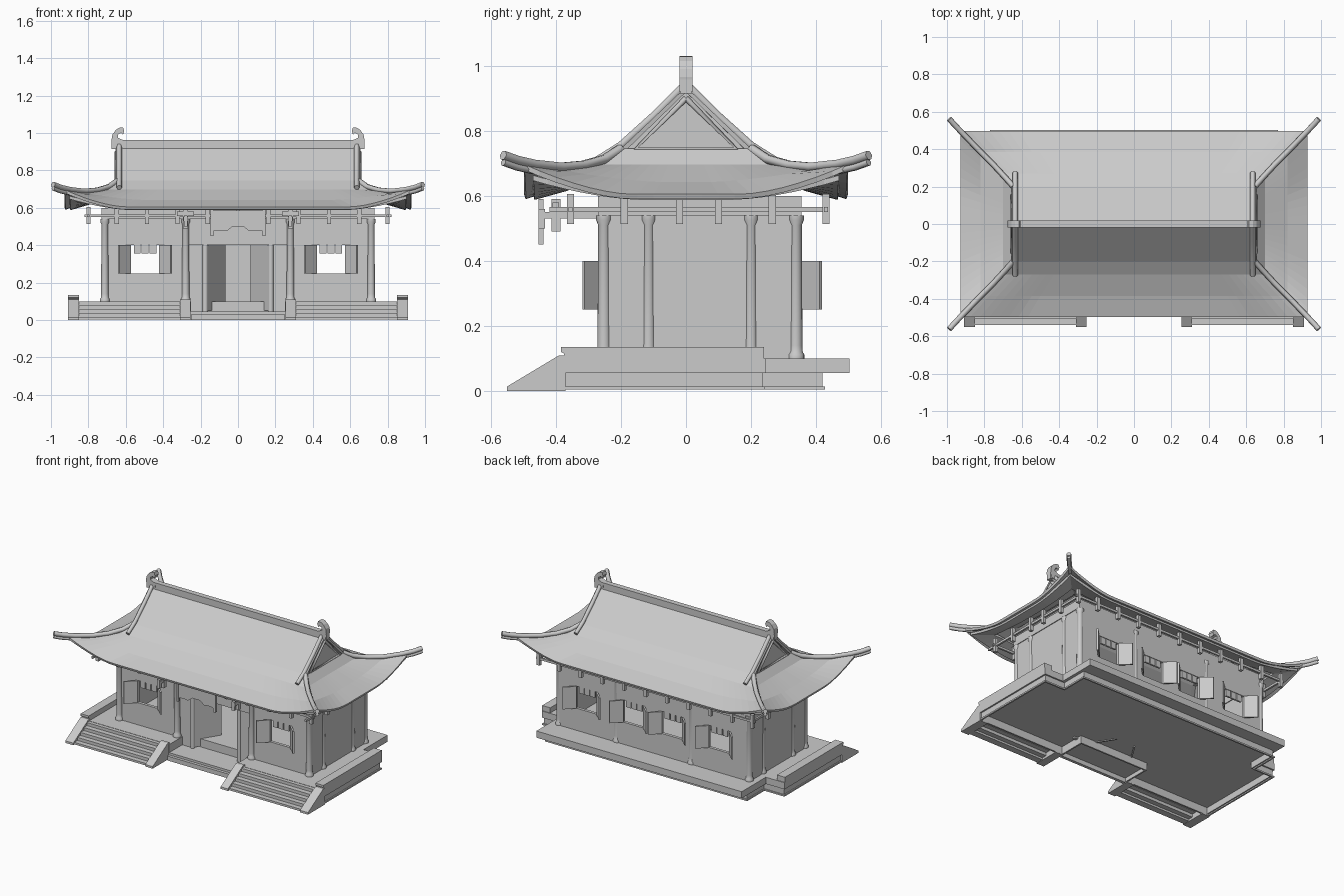
import bpy, bmesh, math

if "Cube" in bpy.data.objects:
    bpy.data.objects.remove(bpy.data.objects["Cube"], do_unlink=True)
stone = bpy.data.materials.new("weathered_grey")
stone.use_nodes = True
stone.diffuse_color = (0.6, 0.6, 0.6, 1)
stone.node_tree.nodes["Principled BSDF"].inputs["Base Color"].default_value = stone.diffuse_color

def place(name, data):
    data.materials.append(stone)
    ob = bpy.data.objects.new(name, data)
    bpy.context.collection.objects.link(ob)
    bpy.ops.object.select_all(action="DESELECT")
    ob.select_set(True)
    bpy.context.view_layer.objects.active = ob
    return ob

def make(name, verts, faces):
    mesh = bpy.data.meshes.new(name)
    mesh.from_pydata(verts, [], faces)
    return place(name, mesh)

def prism(name, pts, axis, a, b, caps=True):
    """Extrude a 2D outline along an axis from a to b."""
    at = {"x": lambda p, d: (d, *p), "y": lambda p, d: (p[0], d, p[1]), "z": lambda p, d: (*p, d)}[axis]
    n = len(pts)
    faces = [(i, (i + 1) % n, n + (i + 1) % n, n + i) for i in range(n)]
    if caps:
        faces += [tuple(range(n)), tuple(range(n, 2 * n))]
    ob = make(name, [at(p, d) for d in (a, b) for p in pts], faces)
    bm = bmesh.new()
    bm.from_mesh(ob.data)
    bmesh.ops.recalc_face_normals(bm, faces=bm.faces)
    bm.to_mesh(ob.data)
    bm.free()
    return ob

def box(name, x0, x1, y0, y1, z0, z1):
    return prism(name, [(x0, y0), (x1, y0), (x1, y1), (x0, y1)], "z", z0, z1)

def post(name, x, y, r, z0, z1):
    return box(name, x - r, x + r, y - r, y + r, z0, z1)

def lathe(name, x, y, profile, n=16):
    verts = [(x + r * math.cos(i * math.tau / n), y + r * math.sin(i * math.tau / n), z)
             for r, z in profile for i in range(n)]
    last = (len(profile) - 1) * n
    faces = [(k + i, k + (i + 1) % n, k + n + (i + 1) % n, k + n + i)
             for k in range(0, last, n) for i in range(n)]
    make(name, verts, faces + [tuple(reversed(range(n))), tuple(range(last, last + n))])
    bpy.ops.object.shade_smooth_by_angle(angle=math.radians(40))

def bar(name, path, radius):
    """Rounded bar swept along a path."""
    data = bpy.data.curves.new(name, "CURVE")
    data.dimensions = "3D"
    data.bevel_depth, data.bevel_resolution, data.use_fill_caps = radius, 1, True
    line = data.splines.new("POLY")
    line.points.add(len(path) - 1)
    for point, co in zip(line.points, path):
        point.co = (*co, 1)
    place(name, data)
    bpy.ops.object.convert(target="MESH")

def leaf(name, hinge, tip, z0, z1):
    """Thin swung panel between two plan points."""
    (ax, ay), (bx, by) = hinge, tip
    k = 0.005 / math.hypot(bx - ax, by - ay)
    nx, ny = (ay - by) * k, (bx - ax) * k
    prism(name, [(ax - nx, ay - ny), (bx - nx, by - ny), (bx + nx, by + ny), (ax + nx, ay + ny)],
          "z", z0, z1)

def mirrored(half):
    return half + [(-x, y) for x, y in reversed(half)]

# Platform: wide front part, narrower back part, notch for the entrance
def plan(wide, side, narrow, back):
    return mirrored([(0.25, -0.20), (0.25, -0.38), (wide, -0.38), (wide, side), (narrow, side), (narrow, back)])

prism("platform_floor", plan(0.91, 0.245, 0.77, 0.503), "z", 0.055, 0.10)
for name, grow, z0, z1 in (("platform_skirt", 0, 0.012, 0.056), ("platform_foot", 0.008, 0.004, 0.014)):
    skirt = prism(name, plan(0.90 + grow, 0.235 + grow, 0.75 + grow, 0.42 + grow), "z", z0, z1, caps=False)
    skirt.modifiers.new("thickness", "SOLIDIFY").thickness = 0.015
box("entrance_floor", -0.25, 0.25, -0.38, -0.20, 0.03, 0.045)
box("entrance_step", -0.25, 0.25, -0.40, -0.38, 0.0, 0.03)

# Stairs, ramps and side parapets
for s in (-1, 1):
    for i in range(5):
        y, z = -0.54 + 0.034 * i, 0.016 + 0.0205 * i
        box("stair_step", s * 0.30, s * 0.86, y, y + 0.045, max(0.002, z - 0.021), z)
    for inner, outer in ((0.255, 0.31), (0.85, 0.91)):
        prism("stair_ramp", [(-0.55, 0), (-0.55, 0.014), (-0.39, 0.11), (-0.37, 0.11), (-0.37, 0)],
              "x", s * inner, s * outer)
    prism("side_parapet", [(-0.375, 0.10), (-0.375, 0.115), (-0.385, 0.12), (-0.385, 0.135),
                           (0.24, 0.135), (0.24, 0.10)], "x", s * 0.85, s * 0.91)

# Columns
column = [(0.026, 0.10), (0.026, 0.112), (0.021, 0.12), (0.020, 0.14),
          (0.018, 0.51), (0.024, 0.525), (0.024, 0.54)]
for s in (-1, 1):
    for y in (-0.252, -0.115, 0.20, 0.338):
        lathe("side_column", s * 0.712, y, column)
    for y in (-0.252, 0.338):
        lathe("bay_column", s * 0.28, y, column)
    lathe("door_post", s * 0.175, -0.235, [(0.015, 0.045), (0.015, 0.40)], 12)

# Walls with shuttered windows
WIN, SILL, HEAD = 0.078, 0.25, 0.40

def window_wall(name, x0, x1, y, out, centres):
    box(name + "_sill", x0, x1, y - 0.01, y + 0.01, 0.06, SILL)
    box(name + "_head", x0, x1, y - 0.01, y + 0.01, HEAD, 0.54)
    edges = [x0] + [c + d for c in centres for d in (-WIN, WIN)] + [x1]
    for a, b in zip(edges[::2], edges[1::2]):
        box(name + "_pier", a, b, y - 0.01, y + 0.01, SILL, HEAD)
    for c in centres:
        for s in (-1, 1):
            leaf("shutter", (c + s * WIN, y + out * 0.01),
                 (c + s * (WIN + 0.062), y + out * 0.07), SILL, HEAD)
        for d in (-0.042, 0, 0.042):
            box("window_valance", c + d - 0.018, c + d + 0.018, y - 0.006, y + 0.006, 0.355, HEAD)

for s in (-1, 1):
    lo, hi = sorted((s * 0.285, s * 0.715))
    window_wall("front_wall", lo, hi, -0.245, -1, [s * 0.497])
    window_wall("back_wall", lo, hi, 0.344, 1, [s * 0.497])
    box("side_wall", s * 0.705, s * 0.725, -0.255, 0.34, 0.06, 0.54)
    box("door_wall", s * 0.165, s * 0.285, -0.24, -0.22, 0.045, 0.40)
    leaf("door_leaf", (s * 0.165, -0.23), (s * 0.07, -0.08), 0.05, 0.40)
window_wall("back_middle_wall", -0.285, 0.285, 0.344, 1, [-0.145, 0.145])
box("door_lintel", -0.285, 0.285, -0.255, -0.235, 0.40, 0.54)

# Beams on the walls and the hanging rail under the eaves
for y in (-0.252, 0.338):
    box("long_beam", -0.73, 0.73, y - 0.015, y + 0.015, 0.54, 0.60)
for s in (-1, 1):
    box("cross_beam", s * 0.70, s * 0.73, -0.27, 0.355, 0.54, 0.60)
    box("side_rail", s * 0.794, s * 0.806, -0.42, 0.44, 0.55, 0.565)
    for y in (-0.355, -0.19, -0.02, 0.10, 0.265, 0.43):
        post("side_hanger", s * 0.80, y, 0.011, 0.513, 0.605)
for y in (-0.355, 0.43):
    box("long_rail", -0.82, 0.82, y - 0.006, y + 0.006, 0.55, 0.565)
    for i in range(-4, 5):
        post("eave_hanger", 0.162 * i, y, 0.011, 0.513, 0.605)

# Brackets and hanging board over the entrance
for s in (-1, 1):
    x = s * 0.28
    box("bracket_arm", x - 0.012, x + 0.012, -0.45, -0.25, 0.53, 0.55)
    box("bracket_cross", x - 0.045, x + 0.045, -0.41, -0.39, 0.555, 0.58)
    post("bracket_block", x, -0.40, 0.014, 0.49, 0.59)
    post("bracket_tip", x, -0.444, 0.010, 0.50, 0.56)
    post("board_post", s * 0.14, -0.446, 0.008, 0.45, 0.59)
board = [(0.14, 0.585), (0.14, 0.475), (0.09, 0.48), (0.06, 0.475), (0.03, 0.50)]
prism("entrance_board", mirrored(board), "y", -0.45, -0.44)

# Roof rings from the gable foot to the eaves, lifted only near the corners
NX, NY = 36, 20
N = 2 * (NX + NY)

def ring_points(hx, hy, z, lift):
    corners = [(-hx, -hy), (hx, -hy), (hx, hy), (-hx, hy)]
    for k in range(4):
        (ax, ay), (bx, by) = corners[k], corners[(k + 1) % 4]
        n = NY if k % 2 else NX
        for t in (i / n for i in range(n)):
            d = min(t, 1 - t) * (abs(bx - ax) + abs(by - ay))
            yield (ax + (bx - ax) * t, ay + (by - ay) * t, z + lift * max(0, 1 - d / 0.33) ** 1.6)

def roof_shell(name, rings, top_verts, top_faces):
    verts = [p for ring in rings for p in ring_points(*ring)] + top_verts
    faces = [(k * N + i, (k + 1) * N + i, (k + 1) * N + (i + 1) % N, k * N + (i + 1) % N)
             for k in range(len(rings) - 1) for i in range(N)]
    shell = make(name, verts, faces + top_faces).modifiers.new("thickness", "SOLIDIFY")
    shell.thickness, shell.offset = 0.016, -1

rings = [(0.655, 0.20, 0.745, 0.0), (0.70, 0.27, 0.697, 0.0),
         (0.82, 0.385, 0.642, 0.038), (0.928, 0.498, 0.605, 0.092)]
ridge_left, ridge_right = len(rings) * N, len(rings) * N + 1
roof_shell("roof", rings, [(-0.655, 0, 0.935), (0.655, 0, 0.935)],
           [(*range(NX + 1), ridge_right, ridge_left),
            (*range(NX + NY, 2 * NX + NY + 1), ridge_left, ridge_right)])
roof_shell("eave_underlayer", [(0.80, 0.365, 0.632, 0.02), (0.90, 0.47, 0.603, 0.06)], [], [])

# Gables with a raised frame, ridge, end finials and ribs
box("ridge", -0.675, 0.675, -0.018, 0.018, 0.915, 0.962)
horn = [(0.67, 0.92), (0.676, 0.965), (0.672, 0.99), (0.655, 1.015), (0.635, 1.028), (0.615, 1.03),
        (0.608, 1.01), (0.615, 0.99), (0.625, 1.0), (0.64, 0.995), (0.643, 0.975),
        (0.61, 0.96), (0.605, 0.92)]
hip = [(0.645, 0.20, 0.745), (0.69, 0.25, 0.713), (0.75, 0.315, 0.695), (0.82, 0.385, 0.689),
       (0.90, 0.468, 0.698), (0.95, 0.52, 0.71), (0.988, 0.562, 0.725)]
for s in (-1, 1):
    prism("gable", [(-0.195, 0.735), (0.195, 0.735), (0, 0.925)], "x", s * 0.625, s * 0.645)
    bar("gable_frame", [(s * 0.65, y, z) for y, z in
                        ((0, 0.90), (-0.155, 0.745), (0.155, 0.745), (0, 0.90))], 0.01)
    prism("ridge_finial", [(s * x, z) for x, z in horn], "y", -0.02, 0.02)
    for t in (-1, 1):
        bar("verge_rib", [(s * 0.635, t * y, z) for y, z in
                          ((0, 0.945), (0.10, 0.845), (0.20, 0.755), (0.275, 0.708))], 0.014)
        bar("hip_rib", [(s * x, t * y, z) for x, y, z in hip], 0.015)
        bar("hip_beam", [(s * x, t * y, z - 0.022) for x, y, z in hip[3:]], 0.011)
